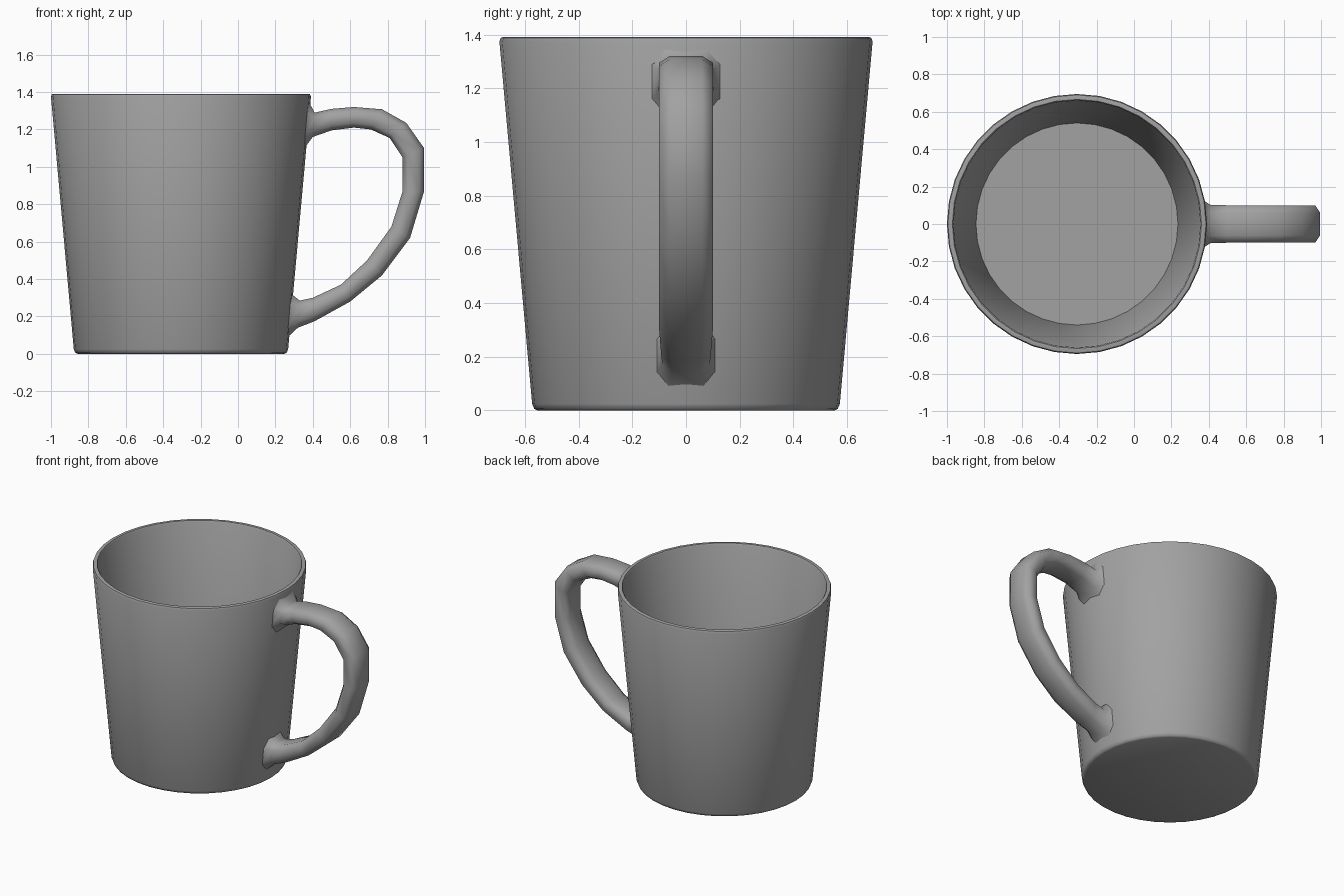
import bpy, bmesh, math

if "Cube" in bpy.data.objects:
    bpy.data.objects.remove(bpy.data.objects["Cube"], do_unlink=True)

CUP_X = -0.305
SEGMENTS = 36

grey = bpy.data.materials.new("plain_grey")
grey.use_nodes = True
colour = (0.36, 0.36, 0.36, 1)
grey.diffuse_color = colour
grey.node_tree.nodes["Principled BSDF"].inputs["Base Color"].default_value = colour


def bridge(bm, a, b):
    n = len(a)
    for i in range(n):
        bm.faces.new((a[i], a[(i + 1) % n], b[(i + 1) % n], b[i]))


def finish(bm, name, angle):
    bmesh.ops.recalc_face_normals(bm, faces=bm.faces)
    mesh = bpy.data.meshes.new(name)
    bm.to_mesh(mesh)
    bm.free()
    obj = bpy.data.objects.new(name, mesh)
    bpy.context.collection.objects.link(obj)
    mesh.materials.append(grey)
    bpy.ops.object.select_all(action="DESELECT")
    obj.select_set(True)
    bpy.context.view_layer.objects.active = obj
    bpy.ops.object.shade_smooth_by_angle(angle=math.radians(angle))
    return obj


# Cup body: tapered wall with rounded base and rim, then the hollow inside
profile = [(0.552, 0), (0.565, 0.006), (0.573, 0.025), (0.695, 1.375),
           (0.69, 1.388), (0.684, 1.39), (0.666, 1.39), (0.66, 1.38), (0.54, 0.04)]
bm = bmesh.new()
rings = []
for r, z in profile:
    ring = []
    for i in range(SEGMENTS):
        a = math.tau * i / SEGMENTS
        ring.append(bm.verts.new((CUP_X + r * math.cos(a), r * math.sin(a), z)))
    rings.append(ring)
for a, b in zip(rings, rings[1:]):
    bridge(bm, a, b)
bm.faces.new(rings[0])
bm.faces.new(rings[-1])
finish(bm, "cup_body", 50)


# Handle: bevelled strap swept along outer and inner edge points
def wall_x(y, z):
    r = 0.573 + 0.122 * z / 1.375 - 0.006
    return CUP_X + math.sqrt(r * r - y * y)


# outer x, outer z, inner x, inner z, half width
stations = [
    (0.38, 1.35, 0.37, 1.10, 0.13),
    (0.41, 1.29, 0.40, 1.16, 0.103),
    (0.50, 1.31, 0.50, 1.195, 0.1),
    (0.62, 1.32, 0.62, 1.21, 0.1),
    (0.77, 1.308, 0.71, 1.20, 0.1),
    (0.90, 1.235, 0.81, 1.155, 0.1),
    (0.995, 1.10, 0.88, 1.05, 0.1),
    (0.995, 0.87, 0.88, 0.87, 0.1),
    (0.92, 0.62, 0.82, 0.68, 0.1),
    (0.77, 0.42, 0.69, 0.50, 0.1),
    (0.60, 0.28, 0.55, 0.37, 0.1),
    (0.41, 0.175, 0.40, 0.30, 0.092),
    (0.32, 0.14, 0.33, 0.285, 0.088),
    (0.27, 0.09, 0.30, 0.32, 0.11),
]
quarter = [(1, 0.6), (0.55, 1), (-0.55, 1), (-1, 0.6)]
section = quarter + [(t, -s) for t, s in reversed(quarter)]
bm = bmesh.new()
rings = []
for k, (ox, oz, ix, iz, w) in enumerate(stations):
    ring = []
    for t, s in section:
        f = (1 + t) / 2
        x, y, z = ix + (ox - ix) * f, s * w, iz + (oz - iz) * f
        if k in (0, len(stations) - 1):
            x = wall_x(y, z)  # ends follow the curve of the cup wall
        ring.append(bm.verts.new((x, y, z)))
    rings.append(ring)
for a, b in zip(rings, rings[1:]):
    bridge(bm, a, b)
finish(bm, "handle", 65)
